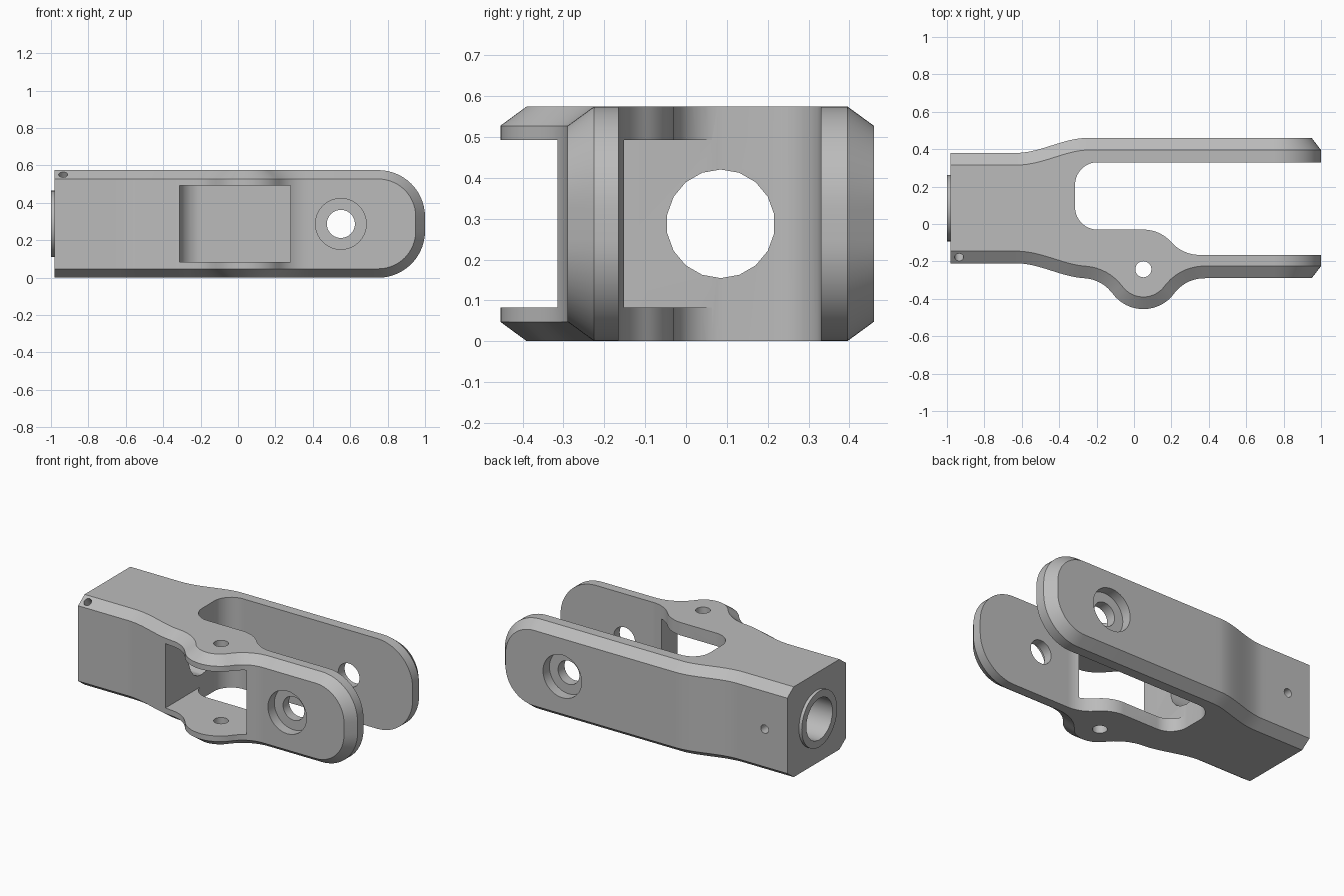
import bpy
import bmesh
from math import sin, cos, sqrt, radians, atan2, degrees
from mathutils import Vector

if "Cube" in bpy.data.objects:
    bpy.data.objects.remove(bpy.data.objects["Cube"])

HALF, MID_Y = 0.2875, 0.085        # half height, bore axis in y
CH_Y, CH_Z = 0.065, 0.0475         # outer chamfer

metal = bpy.data.materials.new("grey metal")
metal.use_nodes = True
metal.diffuse_color = (0.5, 0.5, 0.5, 1)
metal.node_tree.nodes["Principled BSDF"].inputs["Base Color"].default_value = (0.5, 0.5, 0.5, 1)


def make_object(name, bm):
    bmesh.ops.recalc_face_normals(bm, faces=bm.faces)
    mesh = bpy.data.meshes.new(name)
    bm.to_mesh(mesh)
    bm.free()
    mesh.materials.append(metal)
    obj = bpy.data.objects.new(name, mesh)
    bpy.context.collection.objects.link(obj)
    return obj


def arc(cx, cy, r, a0, a1, n=14):
    steps = [radians(a0 + (a1 - a0) * i / n) for i in range(n + 1)]
    return [(cx + r * cos(a), cy + r * sin(a)) for a in steps]


def cylinder(name, start, end, r, sides=40):
    a, b = Vector(start), Vector(end)
    bm = bmesh.new()
    bmesh.ops.create_cone(bm, cap_ends=True, segments=sides, radius1=r, radius2=r, depth=(b - a).length)
    obj = make_object(name, bm)
    obj.rotation_mode = 'QUATERNION'
    obj.rotation_quaternion = (b - a).to_track_quat('Z', 'Y')
    obj.location = (a + b) / 2
    return obj


def box(name, low, high):
    bm = bmesh.new()
    bmesh.ops.create_cube(bm, size=1)
    for v in bm.verts:
        v.co = [(l + h) / 2 + c * (h - l) for l, h, c in zip(low, high, v.co)]
    return make_object(name, bm)


def prism(name, outline, z0, z1):
    bm = bmesh.new()
    face = bm.faces.new([bm.verts.new((x, y, z0)) for x, y in outline])
    top = bmesh.ops.extrude_face_region(bm, geom=[face])["geom"]
    verts = [g for g in top if isinstance(g, bmesh.types.BMVert)]
    bmesh.ops.translate(bm, verts=verts, vec=(0, 0, z1 - z0))
    return make_object(name, bm)


# Outer walls seen from above: a widening neck, and a round lug on the front
def flare(x):
    t = min(max((x + 0.63) / 0.38, 0), 1)
    return 0.08 * t * t * (3 - 2 * t)


def back_wall(x):
    return 0.38 + flare(x)


def front_wall(x):
    d = abs(x - 0.05)
    y = 0
    if d < 0.165:
        y = -0.25 - sqrt(0.205 ** 2 - d * d)
    elif d < 0.326:
        y = -0.49 + sqrt(0.2 ** 2 - (0.326 - d) ** 2)
    return min(y, -0.21 - flare(x))


# Body: side profiles with rounded tips, lofted from back to front
XS = [-0.98] + [-0.66 + 0.02 * i for i in range(54)]


def side_loop(wall, side, outer):
    inset_y = 0 if outer else CH_Y
    shrink = 0.05 if outer else 0
    half = HALF - (CH_Z if outer else 0)
    pts = []
    for x in XS:
        slope = (wall(x + 0.003) - wall(x - 0.003)) / 0.006
        k = inset_y / sqrt(1 + slope * slope)
        pts.append((x + side * slope * k, wall(x) - side * k, half))
    for x, z in arc(0.75, half - 0.25 + shrink, 0.25 - shrink, 90, 0):
        pts.append((x, wall(x) - side * inset_y, z))
    mirrored = [(x, y, -z) for x, y, z in reversed(pts)]
    return [(x, y, z + HALF) for x, y, z in pts + mirrored]


bm = bmesh.new()
loops = [[bm.verts.new(p) for p in side_loop(*args)] for args in (
    (back_wall, 1, True), (back_wall, 1, False),
    (front_wall, -1, False), (front_wall, -1, True))]
count = len(loops[0])
for a, b in zip(loops, loops[1:]):
    for i in range(count):
        j = (i + 1) % count
        bm.faces.new((a[i], a[j], b[j], b[i]))
for ring in (loops[0], loops[-1]):
    for i in range(count // 2 - 1):
        bm.faces.new((ring[i], ring[i + 1], ring[-2 - i], ring[-1 - i]))
body = make_object("clevis_body", bm)


def combine(tool, operation='DIFFERENCE'):
    tool.hide_render = True
    bpy.context.view_layer.objects.active = body
    mod = body.modifiers.new("combine", 'BOOLEAN')
    mod.operation = operation
    mod.solver = 'EXACT'
    mod.object = tool
    bpy.ops.object.modifier_apply(modifier=mod.name)
    bpy.data.objects.remove(tool)


# Raised collar on the shank end
combine(cylinder("collar", (-1, MID_Y, HALF), (-0.9, MID_Y, HALF), 0.178), 'UNION')

# Fork slot
turn = degrees(atan2(0.265, 0.3))
slot = [(1.2, 0.33)]
slot += arc(-0.195, 0.21, 0.12, 90, 180)
slot += arc(-0.195, 0.09, 0.12, 180, 270)
slot += arc(0.05, -0.23, 0.2, 90, turn)
slot += arc(0.35, 0.035, 0.2, 180 + turn, 270)[1:]
slot += [(1.2, -0.165)]
combine(prism("slot_cutter", slot, -0.2, 0.8))

# Front window between the two lug tabs
combine(box("window_cutter", (-0.312, -0.6, 0.083), (0.28, 0.1, 0.493)))

# Shank bore
combine(cylinder("bore_cutter", (-1.1, MID_Y, HALF), (-0.2, MID_Y, HALF), 0.133, 18))

# Cross pin hole with a counterbore on each arm
PIN_X = 0.55
combine(cylinder("pin_cutter", (PIN_X, -0.7, HALF), (PIN_X, 0.7, HALF), 0.075))
for y0, y1 in ((-0.7, -0.225), (0.395, 0.7)):
    combine(cylinder("counterbore_cutter", (PIN_X, y0, HALF), (PIN_X, y1, HALF), 0.136))

# Vertical hole through the lug tabs
combine(cylinder("lug_cutter", (0.05, -0.242, -0.2), (0.05, -0.242, 0.8), 0.043, 32))

# Small oil hole in the chamfer and set screw hole in the back
centre = Vector((-0.935, -0.178, 0.551))
axis = Vector((0, -CH_Z, CH_Y)).normalized()
combine(cylinder("oil_cutter", centre - axis * 0.1, centre + axis * 0.1, 0.024, 24))
combine(cylinder("screw_cutter", (-0.82, 0.15, HALF), (-0.82, 0.6, HALF), 0.027, 24))

bpy.ops.object.select_all(action='DESELECT')
body.select_set(True)
bpy.context.view_layer.objects.active = body
bpy.ops.object.shade_smooth_by_angle(angle=radians(25))
